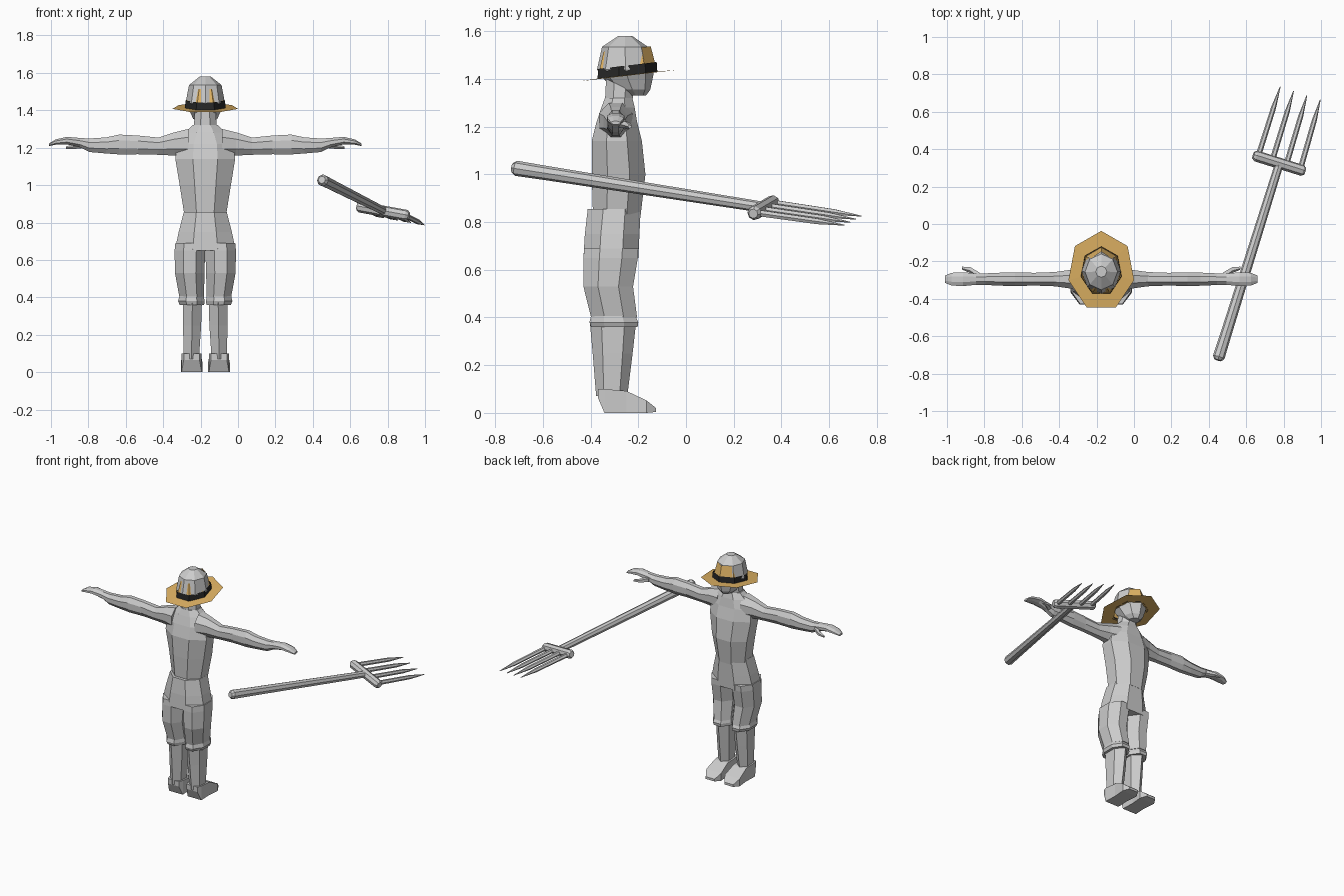
import bpy, bmesh, math
from mathutils import Vector

if "Cube" in bpy.data.objects:
    bpy.data.objects.remove(bpy.data.objects["Cube"])

CX = -0.175                      # the figure's plane of symmetry
X, Y, Z = Vector((1, 0, 0)), Vector((0, 1, 0)), Vector((0, 0, 1))


def material(name, rgb):
    m = bpy.data.materials.new(name)
    m.diffuse_color = (*rgb, 1)
    m.use_nodes = True
    m.node_tree.nodes["Principled BSDF"].inputs["Base Color"].default_value = m.diffuse_color
    return m


def loft(name, rings, u, v, n=8, boxy=True, start=0.0, origin_x=0.0, mirror=False, mat=None, caps=True):
    """Skin rings of (centre, half size on u, half size on v)."""
    bm = bmesh.new()
    off = math.pi / n if boxy else start
    k = 1 / math.cos(math.pi / n) if boxy else 1
    loops = []
    for c, a, b in rings:
        loops.append([bm.verts.new(Vector(c)
                      + u * (a * k * math.cos(off + math.tau * i / n))
                      + v * (b * k * math.sin(off + math.tau * i / n))) for i in range(n)])
    for lo, hi in zip(loops, loops[1:]):
        for i in range(n):
            j = (i + 1) % n
            bm.faces.new((lo[i], lo[j], hi[j], hi[i]))
    if caps:
        bm.faces.new(loops[0])
        bm.faces.new(loops[-1])
    bmesh.ops.recalc_face_normals(bm, faces=bm.faces)
    me = bpy.data.meshes.new(name)
    bm.to_mesh(me)
    bm.free()
    ob = bpy.data.objects.new(name, me)
    bpy.context.collection.objects.link(ob)
    ob.location.x = origin_x
    if mirror:
        ob.modifiers.new("mirror", 'MIRROR').use_mirror_merge = False
    if mat:
        me.materials.append(mat)
    return ob


def upright(name, rows, mirror=False, **kw):
    """Rows of (z, x min, x max, y min, y max), x measured from the symmetry plane."""
    rings = [(((x0 + x1) / 2, (y0 + y1) / 2, z), (x1 - x0) / 2, (y1 - y0) / 2)
             for z, x0, x1, y0, y1 in rows]
    return loft(name, rings, X, Y, origin_x=CX, mirror=mirror, **kw)


def centred(name, rows, **kw):
    return upright(name, [(z, -w, w, a, b) for z, w, a, b in rows], **kw)


# torso, neck and head
centred("torso", [(.83, .110, -.39, -.19), (1.0, .137, -.395, -.17), (1.14, .16, -.395, -.185),
                  (1.22, .15, -.375, -.205), (1.28, .11, -.355, -.215), (1.32, .068, -.34, -.225)])
centred("neck", [(1.30, .062, -.34, -.225), (1.40, .055, -.335, -.215)])
centred("head", [(1.33, .035, -.25, -.168), (1.355, .065, -.30, -.15), (1.40, .085, -.345, -.14),
                 (1.44, .105, -.373, -.133), (1.535, .087, -.352, -.16), (1.58, .03, -.285, -.225)],
        boxy=False)

# trousers, turned-up cuffs and shins
centred("trouser_hips", [(.855, .115, -.412, -.19), (.75, .142, -.424, -.195), (.65, .163, -.43, -.20)])
upright("trouser_leg", [(.69, .0, .160, -.427, -.20), (.65, .0, .164, -.43, -.202),
                        (.53, .005, .162, -.43, -.222), (.40, .006, .138, -.398, -.205)], mirror=True)
upright("trouser_cuff", [(.41, .008, .138, -.397, -.215), (.38, .004, .145, -.405, -.20),
                         (.36, .006, .137, -.398, -.203)], mirror=True)
upright("shin", [(.38, .018, .120, -.39, -.222), (.25, .022, .119, -.38, -.235),
                 (.07, .034, .115, -.368, -.255)], mirror=True, n=6)

# shoes, skinned from heel to toe
shoe = [(-.37, .065, .10, .042), (-.342, 0, .10, .054), (-.25, 0, .092, .05),
        (-.165, 0, .052, .058), (-.125, .004, .02, .035)]
loft("shoe", [((.073, y, (a + b) / 2), w, (b - a) / 2) for y, a, b, w in shoe],
     X, Z, n=4, origin_x=CX, mirror=True)

# arms with flat hands, skinned outwards, then thumbs
arm = [(.09, 1.225, .075, .07), (.165, 1.22, .062, .05), (.25, 1.208, .046, .038), (.36, 1.215, .05, .034),
       (.46, 1.217, .053, .037), (.53, 1.212, .043, .035), (.62, 1.213, .036, .031), (.67, 1.227, .025, .03),
       (.74, 1.238, .02, .037), (.80, 1.23, .014, .034), (.835, 1.216, .007, .02)]
loft("arm", [((x, -.295, z), hy, hz) for x, z, hz, hy in arm], Y, Z, origin_x=CX, mirror=True)
loft("thumb", [((.65, -.28, 1.217), .02, .016), ((.70, -.245, 1.206), .014, .011),
               ((.745, -.235, 1.20), .007, .006)], Y, Z, n=5, origin_x=CX, mirror=True)

# straw hat: tilted seven-sided brim, band and crown
straw = material("straw", (.76, .46, .13))
black = material("band_black", (.02, .02, .02))
TILT = Vector((0, 1, .117))


def hat_part(name, rows, mat):
    loft(name, [((0, -.252, z), a, b) for z, a, b in rows], X, TILT, n=7, boxy=False,
         start=math.pi / 2, origin_x=CX, mat=mat, caps=False)


hat_part("hat_brim", [(1.413, .18, .215), (1.416, .098, .12)], straw)
hat_part("hat_band", [(1.414, .112, .132), (1.456, .108, .129)], black)
hat_part("hat_crown", [(1.43, .104, .128), (1.525, .076, .104)], straw)

# garden fork: handle, crossbar and four tines
butt, hub = Vector((.45, -.722, 1.027)), Vector((.778, .325, .862))
along = (hub - butt).normalized()
bar_a, bar_b = Vector((.642, .367, .885)), Vector((.910, .283, .836))
across = (bar_b - bar_a).normalized()
side = along.cross(Z).normalized()
up = side.cross(along)


def rod(name, stops, s, t, n):
    return loft(name, [(p, r, r) for p, r in stops], s, t, n=n, boxy=False)


rod("fork_handle", [(butt - along * .006, .02), (butt + along * .01, .032), (butt + along * .14, .03),
                    (butt.lerp(hub, .75), .025), (hub, .023)], side, up, 8)
bar_up = across.cross(along).normalized()
bar_fwd = bar_up.cross(across)
rod("fork_crossbar", [(bar_a - across * .004, .02), (bar_a + across * .01, .03),
                      (bar_b - across * .01, .03), (bar_b + across * .004, .02)], bar_fwd, bar_up, 8)
first_tip, last_tip = Vector((.782, .735, .825)), Vector((.996, .665, .787))
for i in range(4):
    root = bar_a.lerp(bar_b, .08 + .28 * i)
    tip = first_tip.lerp(last_tip, i / 3)
    rod(f"fork_tine_{i + 1}", [(root, .015), (root.lerp(tip, .7), .0135), (tip, .002)], side, up, 6)
